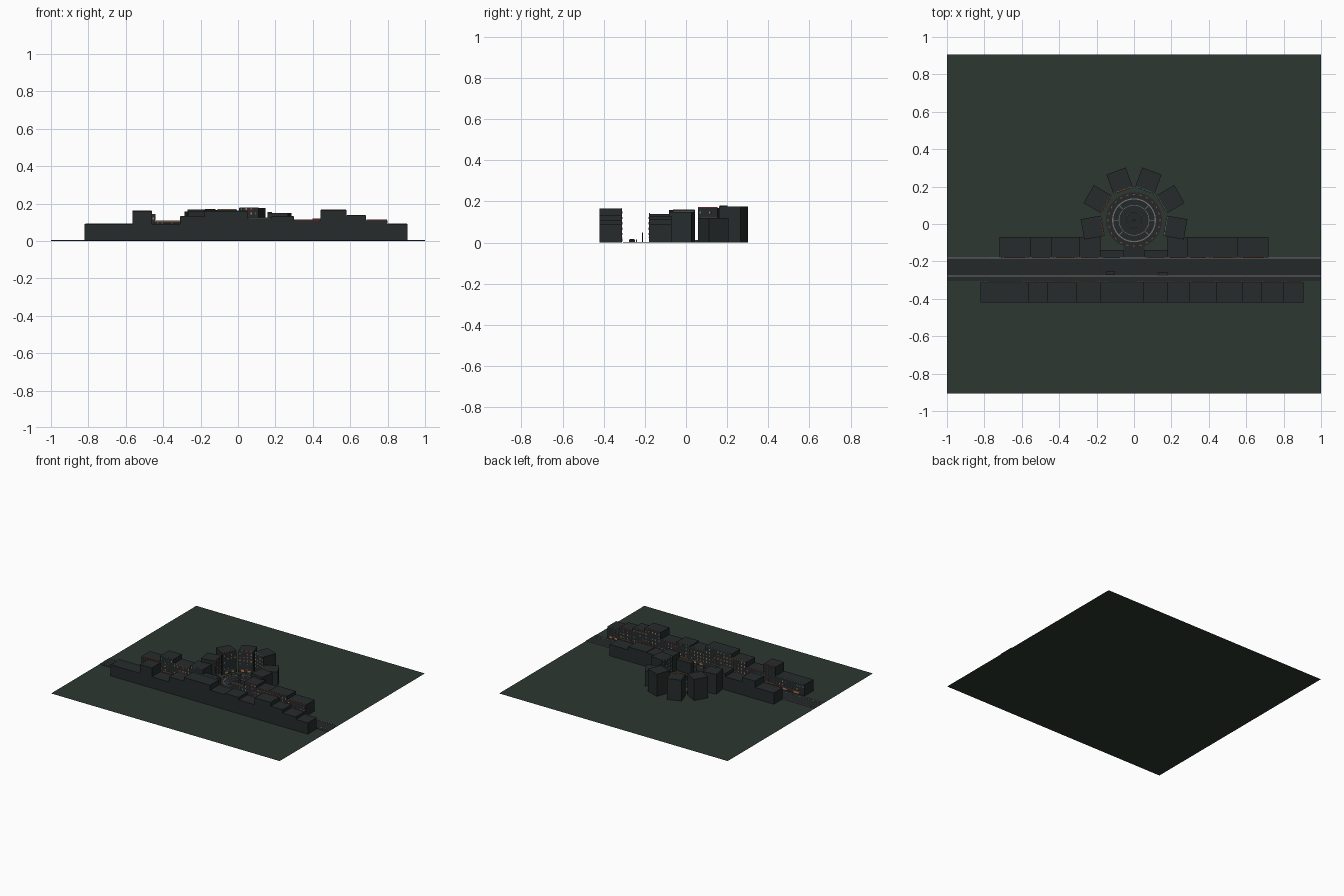
import bpy, bmesh, math, random
from mathutils import Matrix, Vector

if "Cube" in bpy.data.objects:
    bpy.data.objects.remove(bpy.data.objects["Cube"])

random.seed(4)


def material(name, rgb):
    m = bpy.data.materials.new(name)
    m.diffuse_color = (*rgb, 1)
    m.use_nodes = True
    m.node_tree.nodes["Principled BSDF"].inputs["Base Color"].default_value = m.diffuse_color
    return m


GROUND = material("ground", (0.025, 0.038, 0.03))
WALL = material("wall", (0.019, 0.024, 0.024))
ROAD = material("road", (0.018, 0.022, 0.022))
PALE = material("pale", (0.16, 0.17, 0.16))
WARM = material("warm_light", (0.45, 0.2, 0.1))
TEAL = material("teal_light", (0.06, 0.22, 0.23))
RED = material("red_light", (0.3, 0.06, 0.05))


def add_box(bm, frame, center, size):
    bmesh.ops.create_cube(bm, size=1, matrix=frame @ Matrix.Translation(center)
                          @ Matrix.Diagonal((*size, 1)))


def finish(name, bm, mat):
    me = bpy.data.meshes.new(name)
    bm.to_mesh(me)
    bm.free()
    me.materials.append(mat)
    ob = bpy.data.objects.new(name, me)
    bpy.context.collection.objects.link(ob)
    return ob


def box(name, center, size, mat):
    bm = bmesh.new()
    add_box(bm, Matrix(), center, size)
    return finish(name, bm, mat)


def ring(name, r, width, z, height, mat, n=48):
    """Flat square-section ring around the plaza centre."""
    bm = bmesh.new()
    prof = [(r - width, z), (r, z), (r, z + height), (r - width, z + height)]
    loop = [bm.verts.new((x, 0, zz)) for x, zz in prof]
    edges = [bm.edges.new((loop[i], loop[(i + 1) % 4])) for i in range(4)]
    bmesh.ops.spin(bm, geom=loop + edges, cent=(0, 0, 0), axis=(0, 0, 1),
                   angle=math.tau, steps=n, use_merge=True)
    bmesh.ops.remove_doubles(bm, verts=bm.verts, dist=1e-5)
    bmesh.ops.recalc_face_normals(bm, faces=bm.faces)
    ob = finish(name, bm, mat)
    ob.location = PLAZA
    return ob


def cylinder(name, center, r, h, mat, n=12):
    bm = bmesh.new()
    bmesh.ops.create_cone(bm, cap_ends=True, segments=n, radius1=r, radius2=r, depth=h,
                          matrix=Matrix.Translation(center))
    return finish(name, bm, mat)


PLAZA = Vector((0, 0.02, 0))
lights = [(bmesh.new(), m) for m in (WARM, TEAL, RED, PALE)]


def building(name, x, y, w, d, h, rot):
    """Block whose lit face looks along local -y."""
    frame = Matrix.Translation((x, y, 0)) @ Matrix.Rotation(rot, 4, 'Z')
    bm = bmesh.new()
    add_box(bm, frame, (0, 0, h / 2 + 0.0005), (w, d, h - 0.001))
    finish(name, bm, WALL)
    face = -d / 2
    # parapet light along the roof edge
    add_box(random.choice(lights)[0], frame, (0, face + 0.002, h + 0.002), (w * 0.96, 0.004, 0.004))
    # shop front and awning
    shop = random.choice(lights)[0]
    add_box(shop, frame, (0, face - 0.001, 0.026), (w * 0.7, 0.003, 0.003))
    for s in (-1, 1):
        add_box(lights[0][0], frame, (s * w * 0.22, face, 0.012), (w * 0.2, 0.002, 0.014))
    # window grid
    cols = max(3, round(w / 0.026))
    for r in range(int((h - 0.045) / 0.026) + 1):
        for c in range(cols):
            if random.random() < 0.7:
                bm = random.choices(lights, weights=(5, 2, 2, 1))[0][0]
                add_box(bm, frame, ((c + 0.5) / cols * w - w / 2, face, 0.042 + r * 0.026),
                        (0.008, 0.003, 0.011))


# ground sheet
bm = bmesh.new()
bmesh.ops.create_grid(bm, x_segments=1, y_segments=1, size=1,
                      matrix=Matrix.Diagonal((1, 0.907, 1, 1)))
finish("ground", bm, GROUND)

# street with its marking and kerb
box("street", (0, -0.2425, 0.0015), (2, 0.125, 0.002), ROAD)
box("street_line", (0, -0.278, 0.003), (2, 0.003, 0.001), PALE)
box("street_kerb", (0, -0.182, 0.003), (2, 0.004, 0.002), PALE)
box("plaza_passage", (0, -0.13, 0.0015), (0.11, 0.1, 0.002), ROAD)

# front row, looking at the street
xs = [-0.82, -0.565, -0.46, -0.31, -0.18, 0.05, 0.18, 0.30, 0.44, 0.58, 0.685, 0.80, 0.905]
hs = [0.09, 0.16, 0.09, 0.13, 0.16, 0.12, 0.13, 0.11, 0.165, 0.135, 0.11, 0.09]
for i, h in enumerate(hs):
    building(f"front_row_{i}", (xs[i] + xs[i + 1]) / 2, -0.365, xs[i + 1] - xs[i], 0.11, h, math.pi)

# back row, split by the passage to the plaza
rows = [(-0.72, -0.555, 0.09), (-0.555, -0.44, 0.14), (-0.44, -0.295, 0.105), (-0.295, -0.18, 0.13),
        (0.18, 0.29, 0.13), (0.29, 0.395, 0.11), (0.395, 0.555, 0.115), (0.555, 0.72, 0.09)]
for i, (a, b, h) in enumerate(rows):
    building(f"back_row_{i}", (a + b) / 2, -0.125, b - a, 0.11, h, 0)
for s in (-1, 1):
    building(f"passage_block_{s}", s * 0.1175, -0.16, 0.125, 0.04, 0.09, 0)

# fan of blocks around the plaza
for a, h in ((-10, 0.15), (30, 0.12), (70, 0.176), (110, 0.166), (150, 0.168), (190, 0.158)):
    t = math.radians(a)
    building(f"plaza_block_{a}", 0.225 * math.cos(t), PLAZA.y + 0.225 * math.sin(t),
             0.11, 0.11, h, t - math.pi / 2)

for i, (bm, m) in enumerate(lights):
    finish(f"windows_and_trim_{m.name}", bm, m)

# plaza floor, rings and fountain
cylinder("plaza_floor", PLAZA + Vector((0, 0, 0.002)), 0.15, 0.003, ROAD, 48)
ring("plaza_outer_ring", 0.117, 0.006, 0.003, 0.003, PALE)
ring("plaza_middle_ring", 0.082, 0.003, 0.003, 0.003, PALE)
ring("fountain_rim", 0.044, 0.005, 0.003, 0.01, PALE)
cylinder("fountain_column", PLAZA + Vector((0, 0, 0.014)), 0.008, 0.022, WALL)

# spokes and stall lights on the plaza
bm, bm2 = bmesh.new(), bmesh.new()
for i in range(24):
    f = Matrix.Translation(PLAZA) @ Matrix.Rotation(math.tau * i / 24, 4, 'Z')
    add_box(bm, f, (0.138, 0, 0.006), (0.005, 0.012, 0.005))
    if i % 3 == 0:
        add_box(bm2, f, (0.1, 0, 0.004), (0.03, 0.002, 0.002))
finish("plaza_lights", bm, RED)
finish("plaza_spokes", bm2, PALE)

# cars
for i, (x, y) in enumerate(((-0.125, -0.262), (0.155, -0.266))):
    box(f"car_body_{i}", (x, y, 0.008), (0.046, 0.02, 0.008), WALL)
    box(f"car_cabin_{i}", (x, y, 0.0145), (0.024, 0.017, 0.006), WALL)

# street lamps
for i, x in enumerate((-0.6, -0.3, 0.055, 0.3, 0.6)):
    cylinder(f"lamp_post_{i}", (x, -0.212, 0.024), 0.002, 0.045, WALL, 8)
    box(f"lamp_head_{i}", (x, -0.212, 0.048), (0.008, 0.006, 0.004), PALE)

# passers-by
for i, (x, y) in enumerate(((-0.37, -0.265), (-0.27, -0.258), (-0.18, -0.24), (0.1, -0.25),
                            (0.25, -0.265), (0.37, -0.268))):
    cylinder(f"pedestrian_{i}", (x, y, 0.009), 0.003, 0.014, RED, 8)
